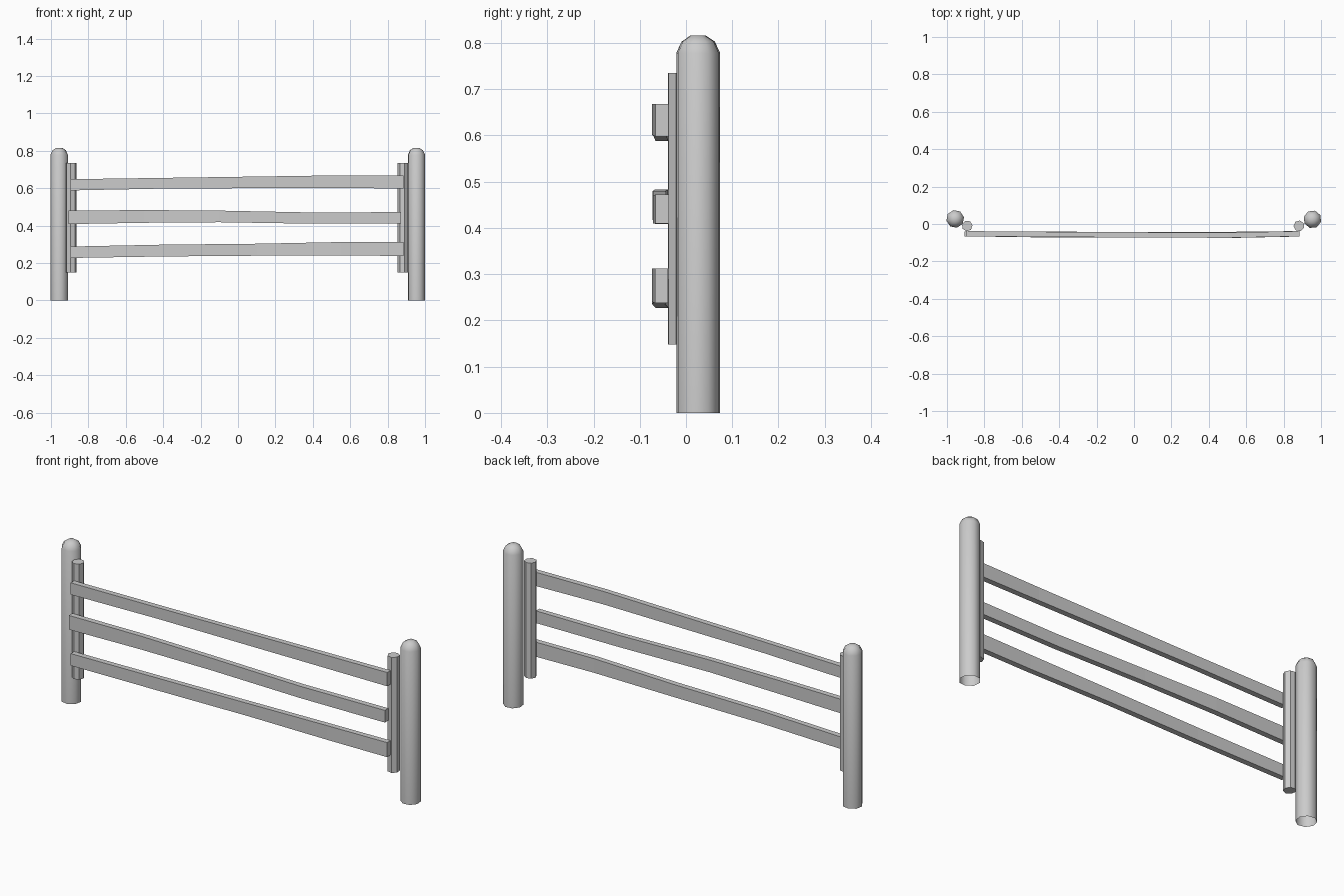
import bpy, bmesh, math

cube = bpy.data.objects.get("Cube")
if cube:
    bpy.data.objects.remove(cube, do_unlink=True)

grey = bpy.data.materials.new("plain grey")
grey.use_nodes = True
COLOUR = (0.6, 0.6, 0.6, 1)
grey.diffuse_color = COLOUR
grey.node_tree.nodes["Principled BSDF"].inputs["Base Color"].default_value = COLOUR


def finish(name, bm, smooth_angle=None):
    bmesh.ops.recalc_face_normals(bm, faces=bm.faces)
    mesh = bpy.data.meshes.new(name)
    bm.to_mesh(mesh)
    bm.free()
    mesh.materials.append(grey)
    obj = bpy.data.objects.new(name, mesh)
    bpy.context.collection.objects.link(obj)
    if smooth_angle:
        bpy.ops.object.select_all(action="DESELECT")
        obj.select_set(True)
        bpy.context.view_layer.objects.active = obj
        bpy.ops.object.shade_smooth_by_angle(angle=math.radians(smooth_angle))


def loft(bm, rings):
    """Bridge equal-sized rings of points; return the vertex rings."""
    loops = [[bm.verts.new(p) for p in ring] for ring in rings]
    for a, b in zip(loops, loops[1:]):
        for i in range(len(a)):
            j = (i + 1) % len(a)
            bm.faces.new((a[i], a[j], b[j], b[i]))
    return loops


def turned(name, x, y, profile, sides, turn, closed_bottom):
    bm = bmesh.new()
    rings = [[(x + r * math.cos(turn + math.tau * i / sides),
               y + r * math.sin(turn + math.tau * i / sides), z)
              for i in range(sides)] for r, z in profile]
    loops = loft(bm, rings)
    bm.faces.new(loops[-1])
    if closed_bottom:
        bm.faces.new(loops[0])
    finish(name, bm, 50)


def rail(name, sections):
    """Wobbly plank through sections of (x, middle y, bottom z, top z)."""
    bm = bmesh.new()
    t = 0.014
    loops = loft(bm, [[(x, y - t, lo), (x, y + t, lo), (x, y + t, hi), (x, y - t, hi)]
                      for x, y, lo, hi in sections])
    bm.faces.new(loops[0])
    bm.faces.new(loops[-1])
    finish(name, bm)


# Round-topped main posts, open underneath
post = [(0.048, 0), (0.048, 0.778), (0.036, 0.803), (0.016, 0.816)]
turned("right_post", -0.956, 0.027, post, 8, 0.2, False)
turned("left_post", 0.954, 0.025, post, 8, 0.5, False)

# Thin inner posts that carry the rails
stake = [(0.029, 0.148), (0.029, 0.735)]
turned("right_inner_post", -0.892, -0.01, stake, 7, 0.1, True)
turned("left_inner_post", 0.882, -0.01, stake, 7, 0.5, True)

# Three uneven rails
rail("top_rail", [(-0.895, -0.052, 0.588, 0.648), (-0.4, -0.056, 0.598, 0.655),
                  (0.5, -0.060, 0.602, 0.668), (0.885, -0.052, 0.598, 0.668)])
rail("middle_rail", [(-0.905, -0.053, 0.408, 0.48), (-0.5, -0.053, 0.415, 0.483),
                     (-0.1, -0.058, 0.418, 0.48), (0.4, -0.057, 0.41, 0.47),
                     (0.872, -0.052, 0.41, 0.472)])
rail("bottom_rail", [(-0.895, -0.052, 0.227, 0.288), (-0.4, -0.059, 0.235, 0.298),
                     (0.1, -0.056, 0.239, 0.303), (0.55, -0.060, 0.24, 0.312),
                     (0.885, -0.053, 0.238, 0.312)])
